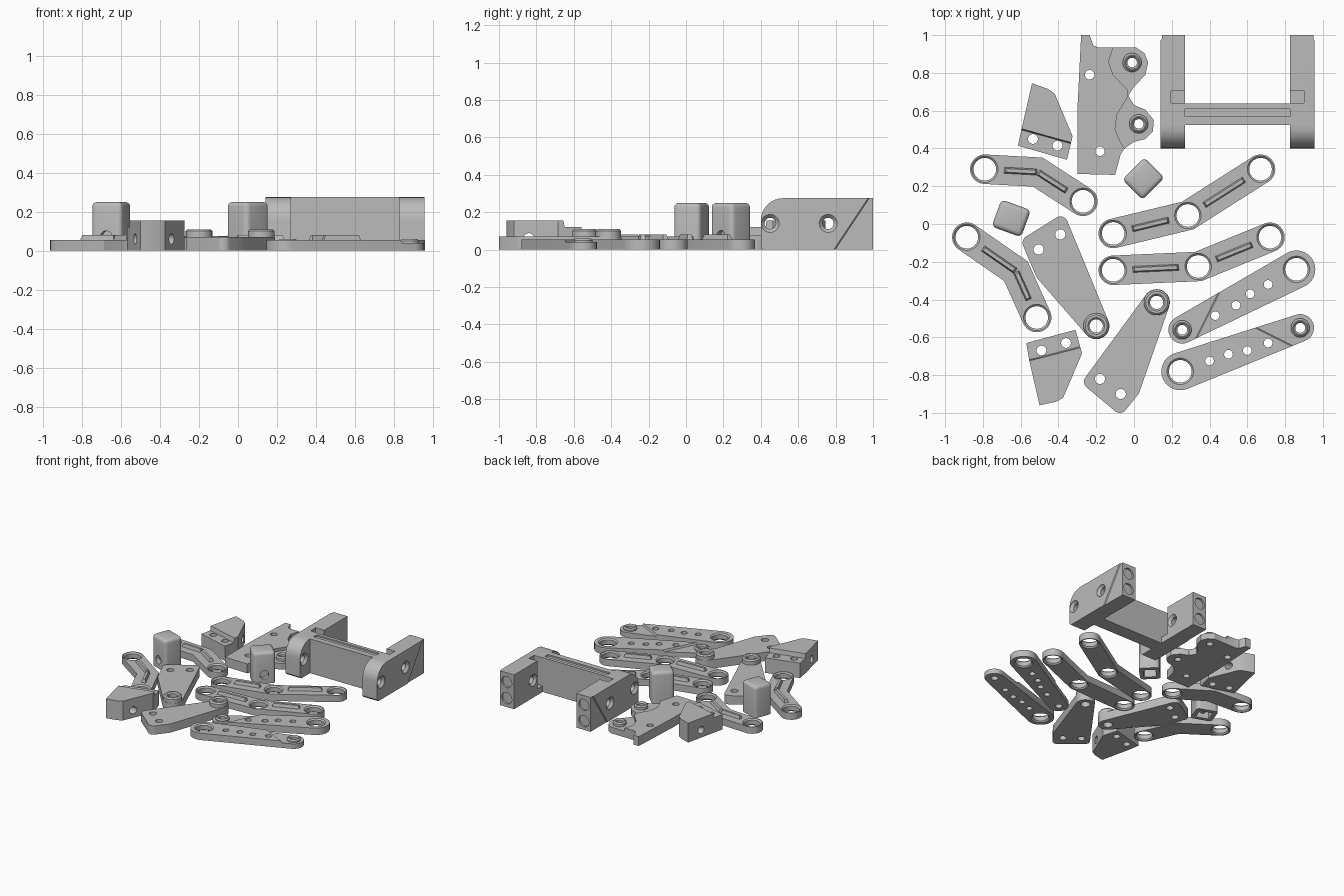
import bpy, bmesh, math
from mathutils import Vector, Matrix
from mathutils.geometry import convex_hull_2d

cube = bpy.data.objects.get("Cube")
if cube:
    bpy.data.objects.remove(cube)

grey = bpy.data.materials.new("satin grey")
grey.use_nodes = True
grey.diffuse_color = (0.5, 0.5, 0.5, 1)
grey.node_tree.nodes["Principled BSDF"].inputs["Base Color"].default_value = (0.5, 0.5, 0.5, 1)


def circle(c, r, n=32):
    return [(c[0] + r * math.cos(i * math.tau / n), c[1] + r * math.sin(i * math.tau / n)) for i in range(n)]


def hull(discs):
    """Outline wrapped tightly round discs given as (x, y, radius)."""
    pts = [Vector(p) for x, y, r in discs for p in circle((x, y), r)]
    return [pts[i][:] for i in convex_hull_2d(pts)]


def band(path, r):
    """Outline of a bent strip with round ends."""
    out = []
    for run in (path, path[::-1]):
        p = [Vector(q) for q in run]
        d = [(b - a).normalized() for a, b in zip(p, p[1:])]
        side = [Vector((v.y, -v.x)) for v in d]
        for i in range(1, len(p) - 1):
            m = (side[i - 1] + side[i]).normalized()
            out.append((p[i] + m * r / m.dot(side[i]))[:])
        for k in range(17):
            a = math.pi * k / 16
            out.append((p[-1] + side[-1] * r * math.cos(a) + d[-1] * r * math.sin(a))[:])
    return out


def merge(bm, other, matrix=None):
    if matrix:
        bmesh.ops.transform(other, matrix=matrix, verts=other.verts)
    bmesh.ops.recalc_face_normals(other, faces=other.faces)
    me = bpy.data.meshes.new("temp")
    other.to_mesh(me)
    bm.from_mesh(me)
    bpy.data.meshes.remove(me)
    other.free()


def evaluated(ob):
    bpy.context.view_layer.update()
    dg = bpy.context.evaluated_depsgraph_get()
    return bpy.data.meshes.new_from_object(ob.evaluated_get(dg))


def plate(bm, outline, z1, holes=(), z0=0, step=None, matrix=None):
    """Extruded outline with round holes (x, y, r); step = (point, normal, lower z)."""
    cu = bpy.data.curves.new("temp", "CURVE")
    cu.dimensions, cu.fill_mode, cu.extrude = "2D", "BOTH", (z1 - z0) / 2
    for loop in [outline] + [circle(h, h[2]) for h in holes]:
        sp = cu.splines.new("POLY")
        sp.points.add(len(loop) - 1)
        for pt, q in zip(sp.points, loop):
            pt.co = (q[0], q[1], 0, 1)
        sp.use_cyclic_u = True
    ob = bpy.data.objects.new("temp", cu)
    bpy.context.collection.objects.link(ob)
    me = evaluated(ob)
    new = bmesh.new()
    new.from_mesh(me)
    bpy.data.objects.remove(ob)
    bpy.data.curves.remove(cu)
    bpy.data.meshes.remove(me)
    bmesh.ops.remove_doubles(new, verts=new.verts, dist=1e-5)
    bmesh.ops.translate(new, vec=(0, 0, (z0 + z1) / 2), verts=new.verts)
    if step:
        p, n = Vector((*step[0], 0)), Vector((*step[1], 0)).normalized()
        for off in (0, 0.006):
            bmesh.ops.bisect_plane(new, geom=new.verts[:] + new.edges[:] + new.faces[:],
                                   plane_co=p + n * off, plane_no=n)
        for v in new.verts:
            if (v.co - p).dot(n) > 0.005 and v.co.z > z1 - 0.001:
                v.co.z = step[2]
    merge(bm, new, matrix)


def ring(bm, c, profile, matrix=None, n=32):
    """Closed (radius, z) profile revolved round a vertical axis."""
    new = bmesh.new()
    loops = [[new.verts.new((*p, z)) for p in circle(c, r, n)] for r, z in profile]
    for a, b in zip(loops, loops[1:] + loops[:1]):
        for i in range(n):
            j = (i + 1) % n
            new.faces.new((a[i], a[j], b[j], b[i]))
    merge(bm, new, matrix)


def bush(bm, c, outer, inner, z0, z1, matrix=None):
    k = outer - inner
    ring(bm, c, [(outer, z0), (inner, z0 + k), (inner, z1 - k), (outer, z1)], matrix)


def boss(bm, c, outer, inner, z0, z1):
    k = 0.01
    ring(bm, c, [(outer, z0), (outer, z1 - k), (outer - k, z1), (inner + k, z1), (inner, z1 - k), (inner, z0)])


def box(bm, lo, hi):
    lo, hi = Vector(lo), Vector(hi)
    m = Matrix.Translation((lo + hi) / 2) @ Matrix.Diagonal((*(hi - lo), 1))
    return bmesh.ops.create_cube(bm, size=1, matrix=m)["verts"]


def rod(bm, c, axis, r, depth):
    rot = Vector((0, 0, 1)).rotation_difference(Vector(axis)).to_matrix().to_4x4()
    bmesh.ops.create_cone(bm, cap_ends=True, segments=32, radius1=r, radius2=r, depth=depth,
                          matrix=Matrix.Translation(c) @ rot)


def finish(name, bm, cutter=None):
    ob = bpy.data.objects.new(name, bpy.data.meshes.new(name))
    bm.to_mesh(ob.data)
    bpy.context.collection.objects.link(ob)
    if cutter:
        tool = bpy.data.objects.new("cutter", bpy.data.meshes.new("cutter"))
        cutter.to_mesh(tool.data)
        tool.hide_render = True
        bpy.context.collection.objects.link(tool)
        mod = ob.modifiers.new("cut", "BOOLEAN")
        mod.operation, mod.solver, mod.object = "DIFFERENCE", "EXACT", tool
        me = evaluated(ob)
        ob.modifiers.clear()
        ob.data = me
        bpy.data.objects.remove(tool)
    ob.data.materials.clear()
    ob.data.materials.append(grey)
    for f in ob.data.polygons:
        f.use_smooth = True
    ob.data.set_sharp_from_angle(angle=math.radians(30))
    return ob


# Bent links with a raised rib and countersunk eyes
T = 0.055
links = {
    "upper_left_link": ([(-0.79, 0.29), (-0.51, 0.275), (-0.27, 0.12)], False),
    "lower_left_link": ([(-0.885, -0.07), (-0.625, -0.25), (-0.515, -0.495)], False),
    "upper_long_link": ([(-0.11, -0.05), (0.285, 0.045), (0.67, 0.29)], True),
    "lower_long_link": ([(-0.11, -0.245), (0.34, -0.225), (0.72, -0.07)], True),
}
for name, (path, middle_eye) in links.items():
    bm = bmesh.new()
    eyes = path if middle_eye else path[::2]
    plate(bm, band(path, 0.078), T, [(*p, 0.07) for p in eyes])
    for p in eyes:
        bush(bm, p, 0.07, 0.06, 0, T)
    for a, b in zip(path, path[1:]):
        a, b = Vector(a), Vector(b)
        d = (b - a).normalized()
        a = a + d * 0.1 if a[:] in [Vector(e)[:] for e in eyes] else a
        b = b - d * 0.1 if b[:] in [Vector(e)[:] for e in eyes] else b
        new, h = bmesh.new(), (b - a).length / 2
        for v in box(new, (-h, -0.019, T - 0.01), (h, 0.019, 0.08)):
            if v.co.z > T:
                v.co.y *= 0.5
                v.co.x *= 1 - 0.012 / h
        mid = (a + b) / 2
        merge(bm, new, Matrix.Translation((*mid, 0)) @ Matrix.Rotation(math.atan2(d.y, d.x), 4, "Z"))
    finish(name, bm)

# Tapered drilled levers with a thinner tip
levers = {
    "upper_lever": ((0.86, -0.24), (0.255, -0.56), (0.38, -0.51), (-0.16, 0.08),
                    [(0.43, -0.485), (0.54, -0.43), (0.615, -0.37), (0.71, -0.32)]),
    "lower_lever": ((0.245, -0.78), (0.88, -0.55), (0.76, -0.61), (0.08, 0.16),
                    [(0.4, -0.725), (0.5, -0.69), (0.6, -0.67), (0.71, -0.63)]),
}
for name, (big, tip, at, normal, holes) in levers.items():
    bm = bmesh.new()
    plate(bm, hull([(*big, 0.1), (*tip, 0.073)]), T,
          [(*big, 0.07), (*tip, 0.05)] + [(*h, 0.023) for h in holes], step=(at, normal, 0.04))
    bush(bm, big, 0.07, 0.06, 0, T)
    boss(bm, tip, 0.05, 0.026, 0, 0.06)
    finish(name, bm)

# Triangular plates with a boss at the point
triangles = {
    "left_triangle_plate": ((-0.2, -0.54), [(-0.39, 0, 0.04), (-0.55, -0.1, 0.04), (-0.485, -0.265, 0.035)],
                            [(-0.39, -0.055), (-0.505, -0.135)]),
    "front_triangle_plate": ((0.12, -0.415), [(-0.005, -0.88, 0.035), (-0.075, -0.96, 0.04), (-0.225, -0.835, 0.04)],
                             [(-0.18, -0.82), (-0.07, -0.9)]),
}
for name, (tip, corners, holes) in triangles.items():
    bm = bmesh.new()
    plate(bm, hull([(*tip, 0.07)] + corners), 0.07, [(*tip, 0.035)] + [(*h, 0.027) for h in holes])
    boss(bm, tip, 0.068, 0.035, 0.06, 0.11)
    finish(name, bm)

# Scalloped side plate: thin lobes, thicker spine, two bosses
bm = bmesh.new()
spine = [(-0.05, 0.4), (-0.07, 0.37), (-0.1, 0.26), (-0.3, 0.265), (-0.3, 0.6), (-0.28, 1),
         (-0.235, 1), (-0.215, 0.945), (-0.19, 0.935)]
lobes = [(0.01, 0.935), (0.055, 0.905), (0.075, 0.855), (0.06, 0.79), (0, 0.725), (-0.03, 0.68), (0, 0.63),
         (0.06, 0.605), (0.105, 0.55), (0.1, 0.49), (0.06, 0.45), (0, 0.435)]
ledge = [(-0.11, 0.935), (-0.135, 0.86), (-0.11, 0.79), (-0.035, 0.71), (-0.035, 0.67), (-0.09, 0.58),
         (-0.1, 0.5), (-0.07, 0.43)]
screws = [(-0.235, 0.79, 0.025), (-0.18, 0.385, 0.025)]
eyes = [(-0.01, 0.855), (0.025, 0.53)]
plate(bm, spine + lobes, 0.05, screws + [(*e, 0.05) for e in eyes])
plate(bm, spine + ledge, 0.075, screws, z0=0.05)
for e in eyes:
    boss(bm, e, 0.05, 0.025, 0, 0.08)
finish("scalloped_plate", bm)

# Wedge blocks with a drilled shelf and a cross hole
wedges = {
    "back_wedge": ([(-0.54, 0.745), (-0.455, 0.715), (-0.42, 0.69), (-0.325, 0.465), (-0.355, 0.34), (-0.615, 0.415)],
                   [(-0.535, 0.45), (-0.405, 0.415)], (-0.465, 0.468), (-0.075, -0.27), 0.62),
    "front_wedge": ([(-0.57, -0.63), (-0.31, -0.56), (-0.275, -0.685), (-0.375, -0.92), (-0.41, -0.94),
                     (-0.5, -0.96), (-0.555, -0.72)],
                    [(-0.49, -0.67), (-0.36, -0.63)], (-0.42, -0.69), (-0.07, 0.27), -0.84),
}
for name, (outline, holes, at, normal, y) in wedges.items():
    bm, cut = bmesh.new(), bmesh.new()
    plate(bm, outline, 0.155, [(*h, 0.026) for h in holes], step=(at, normal, 0.12))
    rod(cut, (-0.45, y, 0.06), (1, 0, 0), 0.028, 0.6)
    finish(name, bm, cut)

# Rounded end caps with a socket underneath and a cross hole
for name, x, y, turn in (("left_cap", -0.65, 0.03, -20), ("middle_cap", 0.05, 0.24, 45)):
    bm, cut = bmesh.new(), bmesh.new()
    box(bm, (-0.083, -0.076, 0), (0.083, 0.076, 0.25))
    edges = [e for e in bm.edges if max(v.co.z for v in e.verts) > 0.1]
    bmesh.ops.bevel(bm, geom=edges, offset=0.025, segments=4, profile=0.5, affect="EDGES")
    box(cut, (-0.05, -0.045, -0.05), (0.05, 0.045, 0.12))
    rod(cut, (0, -0.07, 0.07), (0, 1, 0), 0.032, 0.12)
    ob = finish(name, bm, cut)
    ob.location = (x, y, 0)
    ob.rotation_euler.z = math.radians(turn)

# Bracket: two thick mirrored arms joined by a crossbar
H, MID = 0.275, 0.548
to_side = Matrix(((0, 0, 1, 0), (1, 0, 0, 0), (0, 1, 0, 0), (0, 0, 0, 1)))
corner = [(0.52 - 0.12 * math.cos(a * math.pi / 16), H - 0.12 + 0.12 * math.sin(a * math.pi / 16)) for a in range(9)]
pins = [(0.45, 0.14), (0.76, 0.14)]
for name, flip in (("left_bracket_arm", False), ("right_bracket_arm", True)):
    bm, cut = bmesh.new(), bmesh.new()
    plate(bm, [(0.4, 0.015), (0.415, 0)][::1] and [(0.415, 0), (0.4, 0.015)] + corner + [(1, H), (1, 0)], 0.955,
          [(*p, 0.048) for p in pins], z0=0.825, step=((0.79, 0), (0.27, -0.18), 0.949), matrix=to_side)
    box(cut, (0.8, 0.64, 0.05), (0.9, 0.705, 0.4))
    for z in (0.07, 0.2):
        rod(cut, (0.89, 1, z), (0, 1, 0), 0.03, 0.24)
        rod(cut, (0.89, 1, z), (0, 1, 0), 0.045, 0.03)
    ob = finish(name, bm, cut)
    full = bmesh.new()
    full.from_mesh(ob.data)
    for p in pins:
        bush(full, p, 0.048, 0.03, 0.825, 0.952, to_side)
    if flip:
        bmesh.ops.transform(full, verts=full.verts,
                            matrix=Matrix.Translation((2 * MID, 0, 0)) @ Matrix.Diagonal((-1, 1, 1, 1)))
        bmesh.ops.reverse_faces(full, faces=full.faces)
    bpy.data.objects.remove(ob)
    finish(name, full)

bm, cut = bmesh.new(), bmesh.new()
box(bm, (0.27, 0.525, 0), (0.826, 0.637, H))
box(cut, (0.26, 0.57, H - 0.012), (0.84, 0.61, H + 0.1))
finish("bracket_crossbar", bm, cut)
